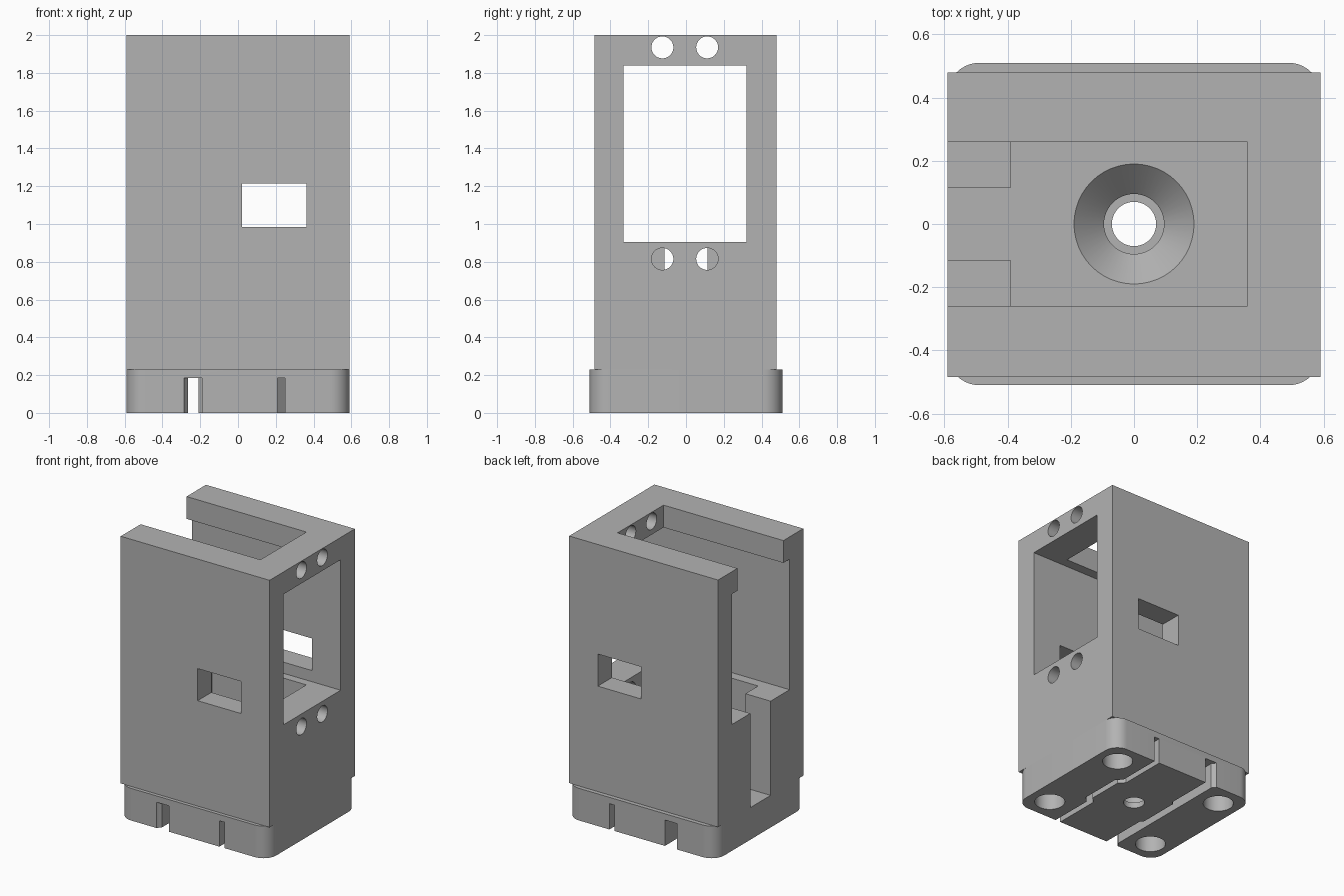
import bpy, bmesh, math
from mathutils import Matrix

cube = bpy.data.objects.get("Cube")
if cube:
    bpy.data.objects.remove(cube, do_unlink=True)

grey = bpy.data.materials.new("plain_grey")
grey.use_nodes = True
COLOUR = (0.45, 0.45, 0.45, 1)
grey.diffuse_color = COLOUR
grey.node_tree.nodes["Principled BSDF"].inputs["Base Color"].default_value = COLOUR


def finish(name, bm):
    bmesh.ops.recalc_face_normals(bm, faces=bm.faces)
    mesh = bpy.data.meshes.new(name)
    bm.to_mesh(mesh)
    bm.free()
    obj = bpy.data.objects.new(name, mesh)
    obj.data.materials.append(grey)
    bpy.context.collection.objects.link(obj)
    return obj


def prism(name, points, z0, z1, corner=0):
    """Extrude an outline upward, optionally rounding its upright edges."""
    bm = bmesh.new()
    face = bm.faces.new([bm.verts.new((x, y, z0)) for x, y in points])
    out = bmesh.ops.extrude_face_region(bm, geom=[face])
    for v in out["geom"]:
        if isinstance(v, bmesh.types.BMVert):
            v.co.z = z1
    if corner:
        upright = [e for e in bm.edges if abs(e.verts[0].co.z - e.verts[1].co.z) > 0.01]
        bmesh.ops.bevel(bm, geom=upright, offset=corner, segments=10,
                        profile=0.5, affect='EDGES')
    return finish(name, bm)


def box(name, x, y, z, corner=0):
    return prism(name, [(x[0], y[0]), (x[1], y[0]), (x[1], y[1]), (x[0], y[1])],
                 z[0], z[1], corner)


def cone(name, centre, r_low, r_high, depth, along_x=False):
    bm = bmesh.new()
    turn = Matrix.Rotation(math.pi / 2, 4, 'Y') if along_x else Matrix()
    bmesh.ops.create_cone(bm, cap_ends=True, segments=48, radius1=r_low, radius2=r_high,
                          depth=depth, matrix=Matrix.Translation(centre) @ turn)
    return finish(name, bm)


def cut(target, cutters):
    bpy.context.view_layer.objects.active = target
    for c in cutters:
        mod = target.modifiers.new("cut", 'BOOLEAN')
        mod.operation = 'DIFFERENCE'
        mod.solver = 'EXACT'
        mod.object = c
        bpy.ops.object.modifier_apply(modifier=mod.name)
        bpy.data.objects.remove(c, do_unlink=True)
    bpy.ops.object.select_all(action='DESELECT')
    target.select_set(True)
    bpy.ops.object.shade_smooth_by_angle(angle=math.radians(30))


def mirrored_slot(left, right):
    """Outline from the front halves of both edges, mirrored to the back."""
    back = lambda pts: [(x, -y) for x, y in reversed(pts)]
    return right + back(right) + left[::-1][::-1] and (
        right + back(right) + [(x, -y) for x, y in left] + left[::-1])


# Housing: chamber, top slot, lower pocket, cable gap and side windows
housing = box("housing", (-0.59, 0.59), (-0.485, 0.48), (0.23, 2.0))
cutters = [
    box("chamber", (-0.7, 0.7), (-0.33, 0.32), (0.905, 1.84)),
    box("top_slot", (-0.7, 0.36), (-0.26, 0.26), (1.8, 2.1)),
    box("pocket", (-0.39, 0.36), (-0.26, 0.26), (0.1, 0.95)),
    box("cable_gap", (-0.7, -0.3), (-0.115, 0.115), (0.1, 0.95)),
    box("side_window", (0.02, 0.363), (-0.7, 0.7), (0.985, 1.215)),
]
# Screw holes above and below the opening
for y in (-0.125, 0.112):
    for z in (0.815, 1.935):
        cutters.append(cone("screw_hole", (0.5, y, z), 0.058, 0.058, 0.4, True))
cut(housing, cutters)

# Base plate with rounded corners and a countersunk centre hole
base = box("base_plate", (-0.59, 0.59), (-0.51, 0.51), (0, 0.23), 0.1)
cutters = [
    cone("countersink", (0, 0, 0.185), 0.095, 0.195, 0.1),
    cone("screw_seat", (0, 0, 0.1), 0.095, 0.095, 0.12),
    cone("centre_hole", (0, 0, 0.05), 0.07, 0.07, 0.3),
]
# Round recesses under the corners
for x in (-0.435, 0.435):
    for y in (-0.35, 0.35):
        cutters.append(cone("foot_recess", (x, y, 0.065), 0.1, 0.1, 0.23))
# Straight groove with eased mouths, and a stepped groove
straight = mirrored_slot(
    [(-0.295, -0.53), (-0.285, -0.505), (-0.275, -0.493), (-0.265, -0.48)],
    [(-0.19, -0.53), (-0.19, -0.17), (-0.21, -0.15)])
stepped = mirrored_slot(
    [(0.21, -0.53), (0.21, -0.17), (0.25, -0.13)],
    [(0.25, -0.53), (0.25, -0.19), (0.29, -0.15)])
cutters.append(prism("straight_groove", straight, -0.1, 0.185))
cutters.append(prism("stepped_groove", stepped, -0.1, 0.185))
cut(base, cutters)
